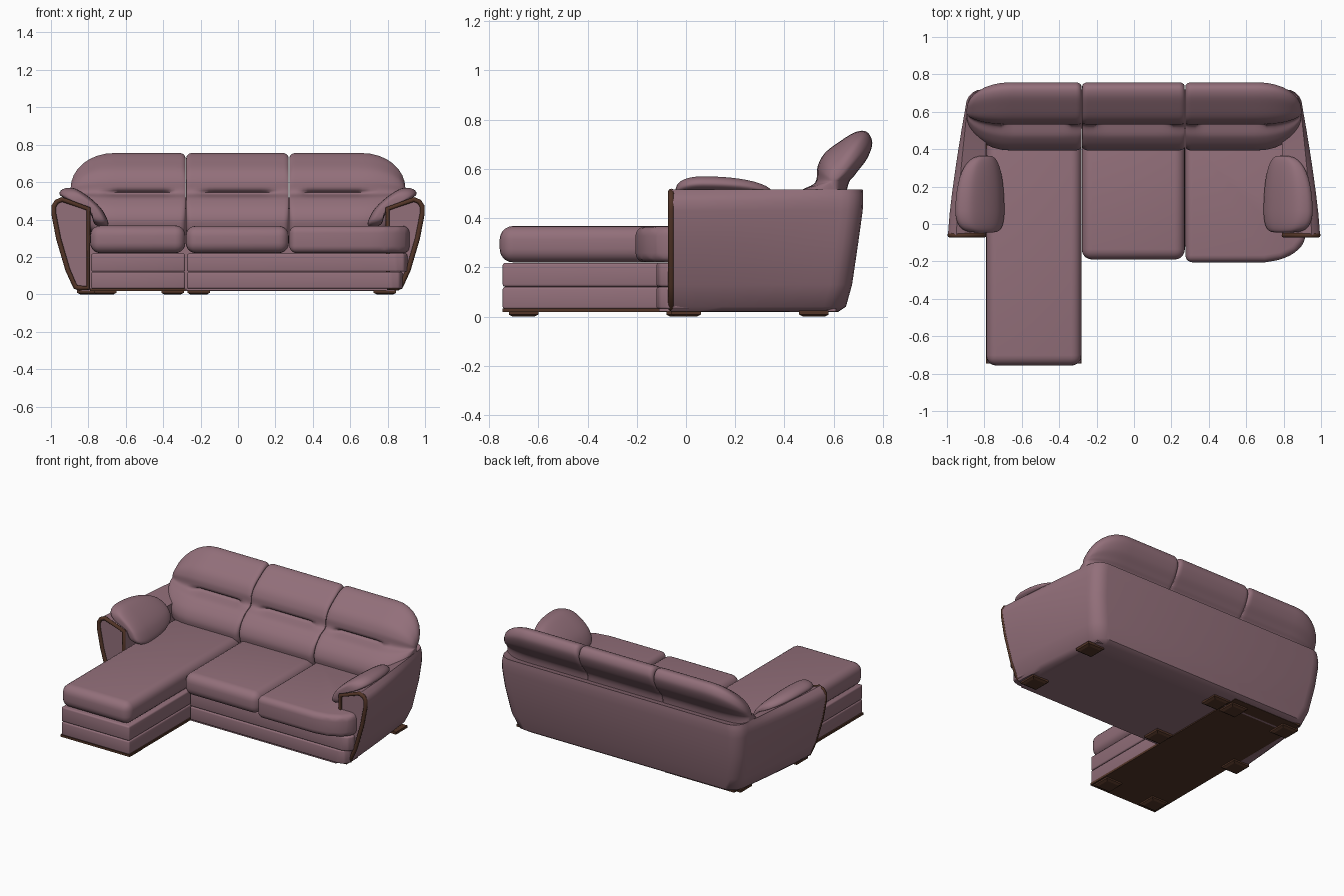
import bpy, bmesh, math
from mathutils import Vector

if "Cube" in bpy.data.objects:
    bpy.data.objects.remove(bpy.data.objects["Cube"], do_unlink=True)


def material(name, rgb):
    m = bpy.data.materials.new(name)
    m.use_nodes = True
    m.diffuse_color = (*rgb, 1)
    bsdf = m.node_tree.nodes["Principled BSDF"]
    bsdf.inputs["Base Color"].default_value = (*rgb, 1)
    bsdf.inputs["Roughness"].default_value = 0.6
    return m


MAUVE = material("mauve leather", (0.29, 0.16, 0.195))
BROWN = material("dark brown wood", (0.085, 0.035, 0.02))


def finish(name, bm, mat, angle=40):
    bmesh.ops.recalc_face_normals(bm, faces=bm.faces)
    me = bpy.data.meshes.new(name)
    bm.to_mesh(me)
    bm.free()
    me.materials.append(mat)
    ob = bpy.data.objects.new(name, me)
    bpy.context.collection.objects.link(ob)
    bpy.ops.object.select_all(action="DESELECT")
    ob.select_set(True)
    bpy.context.view_layer.objects.active = ob
    bpy.ops.object.shade_smooth_by_angle(angle=math.radians(angle))
    return ob


def loft(name, rings, mat, angle=40):
    """Skin equal-length closed rings and cap both ends."""
    bm = bmesh.new()
    rows = [[bm.verts.new(p) for p in r] for r in rings]
    n = len(rows[0])
    for a, b in zip(rows, rows[1:]):
        for i in range(n):
            bm.faces.new((a[i], a[(i + 1) % n], b[(i + 1) % n], b[i]))
    bm.faces.new(rows[0])
    bm.faces.new(rows[-1])
    return finish(name, bm, mat, angle)


def slab(name, outline, z0, z1, bevel, mat, segs=5):
    """Extrude a plan outline and round its sharp edges."""
    bm = bmesh.new()
    base = bm.faces.new([bm.verts.new((x, y, z0)) for x, y in outline])
    ext = bmesh.ops.extrude_face_region(bm, geom=[base])
    for v in ext["geom"]:
        if isinstance(v, bmesh.types.BMVert):
            v.co.z = z1
    bmesh.ops.recalc_face_normals(bm, faces=bm.faces)
    if bevel:
        edges = [e for e in bm.edges if e.calc_face_angle(0) > 0.2]
        bmesh.ops.bevel(bm, geom=edges, offset=bevel, segments=segs,
                        profile=0.5, affect="EDGES", clamp_overlap=True)
    return finish(name, bm, mat)


def rect(x0, x1, y0, y1):
    return [(x0, y0), (x1, y0), (x1, y1), (x0, y1)]


def spline(pts, n=6):
    """Closed smooth curve through the given points."""
    out, k = [], len(pts)
    for i in range(k):
        a, b, c, d = (Vector(pts[(i + j) % k]) for j in (-1, 0, 1, 2))
        for s in range(n):
            t = s / n
            out.append(0.5 * (2 * b + (c - a) * t + (2 * a - 5 * b + 4 * c - d) * t * t
                              + (3 * b - a - 3 * c + d) * t ** 3))
    return out


# Shell: arms and back in one U-shaped sweep
# height, front half width, back half width, back depth
LEVELS = [(0.02, 0.86, 0.80, 0.62), (0.04, 0.88, 0.825, 0.65), (0.13, 0.92, 0.86, 0.675),
          (0.3, 0.97, 0.89, 0.70), (0.43, 0.995, 0.9, 0.718), (0.47, 0.995, 0.9, 0.72),
          (0.495, 0.98, 0.895, 0.72), (0.517, 0.95, 0.89, 0.718)]
FRONT, INNER, R = -0.06, 0.79, 0.09


def station(k):
    ring = []
    for z, wf, wb, yb in LEVELS:
        if k <= 6:
            f = k / 6
            x, y = wf + (wb - wf) * f ** 1.3, FRONT + f * (yb - R - FRONT)
        else:
            a = math.radians((k - 6) * 18)
            x, y = wb - R + R * math.cos(a), yb - R + R * math.sin(a)
        ring.append((x, y, z))
    iy = FRONT + min(k, 6) / 6 * 0.57
    ix = INNER - max(k - 6, 0) * 0.01
    ring += [(ix, iy, z * 0.885) for z, *_ in reversed(LEVELS)]
    return ring


half = [station(k) for k in range(12)]
mirrored = [[(-x, y, z) for x, y, z in r] for r in reversed(half)]
loft("arms_and_back_shell", half + mirrored, MAUVE)

# Wooden trim round each arm front
for side, label in ((1, "left"), (-1, "right")):
    cu = bpy.data.curves.new(label + "_arm_trim", "CURVE")
    cu.dimensions = "3D"
    cu.bevel_depth = 0.013
    cu.bevel_resolution = 2
    sp = cu.splines.new("POLY")
    loop = [half[0][i] for i in range(9)] + [half[0][15]]
    sp.points.add(len(loop) - 1)
    for p, (x, y, z) in zip(sp.points, loop):
        inset = -0.01 if x > INNER + 0.01 else 0.01
        p.co = (side * (x + inset), y, min(max(z, 0.034), 0.507), 1)
    sp.use_cyclic_u = True
    cu.materials.append(BROWN)
    ob = bpy.data.objects.new(label + "_arm_trim", cu)
    bpy.context.collection.objects.link(ob)

# Bases: two stacked bands leave the horizontal groove
for label, z0, z1, inset in (("lower", 0.03, 0.12, 0.025), ("upper", 0.121, 0.218, 0)):
    slab("chaise_base_" + label, rect(-0.785, -0.283, -0.745, 0.52), z0, z1, 0.01, MAUVE, 3)
    w = 0.905 - inset
    slab("main_base_" + label,
         [(-0.272, -0.12), (w - 0.06, -0.12), (w - 0.018, -0.108), (w, -0.075),
          (w, -0.04), (0.8, 0.52), (-0.272, 0.52)], z0, z1, 0.01, MAUVE, 3)
slab("chaise_bottom_board", rect(-0.79, -0.28, -0.745, 0.62), 0.018, 0.032, 0, BROWN)
slab("main_bottom_cover", rect(-0.275, 0.8, -0.11, 0.61), 0.021, 0.032, 0, MAUVE)

# Seat cushions
slab("chaise_cushion", rect(-0.79, -0.281, -0.757, 0.46), 0.22, 0.368, 0.055, MAUVE)
slab("middle_seat_cushion", rect(-0.279, 0.272, -0.19, 0.46), 0.22, 0.366, 0.055, MAUVE)
slab("left_seat_cushion",
     [(0.275, -0.205), (0.7, -0.205), (0.79, -0.19), (0.87, -0.15), (0.918, -0.09),
      (0.918, -0.03), (0.83, 0.46), (0.275, 0.46)], 0.22, 0.366, 0.055, MAUVE)

# Back cushions: side profile swept across, with a short pressed crease
BACK = spline([(0.44, 0.31), (0.395, 0.38), (0.41, 0.45), (0.465, 0.51), (0.525, 0.545),
               (0.535, 0.61), (0.565, 0.665), (0.63, 0.715), (0.69, 0.75), (0.735, 0.75),
               (0.757, 0.705), (0.735, 0.64), (0.69, 0.58), (0.655, 0.52), (0.63, 0.31)])


def back_cushion(name, x0, x1, r0, r1, c0, c1, crease):
    """r0, r1: rounding length at each end; c0, c1: points the ends shrink to."""
    ts = [i / 8 for i in range(9)]
    cols = []
    for t in ts:
        a = t * math.pi / 2
        cols.append((x0 + r0 * (1 - math.cos(a)), math.sin(a), c0, r0))
    for i in range(1, 16):
        cols.append((x0 + r0 + (x1 - r1 - x0 - r0) * i / 16, 1, c0, r0))
    for t in reversed(ts):
        a = t * math.pi / 2
        cols.append((x1 - r1 * (1 - math.cos(a)), math.sin(a), c1, r1))
    rings = []
    for x, s, c, r in cols:
        # short ends are pillow edges, long ends are full domes
        s = 0.88 + 0.12 * s if r < 0.1 else 0.08 + 0.92 * s
        edge = min(x - crease[0], crease[1] - x)
        w = min(max(edge / 0.04 + 0.5, 0), 1)
        ring = []
        for y, z in BACK:
            dent = 0.035 * w * math.exp(-((z - 0.54) / 0.014) ** 2) if y < 0.6 else 0
            ring.append((x, c[0] + (y + dent - c[0]) * s, c[1] + (z - c[1]) * s))
        rings.append(ring)
    loft(name, rings, MAUVE, 60)


MID, OUT = (0.58, 0.52), (0.6, 0.55)
back_cushion("right_back_cushion", -0.895, -0.281, 0.23, 0.03, OUT, MID, (-0.69, -0.36))
back_cushion("middle_back_cushion", -0.277, 0.271, 0.03, 0.03, MID, MID, (-0.19, 0.18))
back_cushion("left_back_cushion", 0.275, 0.895, 0.03, 0.23, MID, OUT, (0.35, 0.68))

# Arm pads: curved section draped over each arm, rounded at both ends
PAD = spline([(0.955, 0.54), (0.93, 0.565), (0.87, 0.565), (0.79, 0.515), (0.725, 0.45),
              (0.693, 0.38), (0.715, 0.36), (0.765, 0.375), (0.79, 0.43), (0.85, 0.48),
              (0.93, 0.515)])
for side, label in ((1, "left"), (-1, "right")):
    rings = []
    for i in range(25):
        a = math.pi * i / 24
        y = 0.07 - 0.115 * math.cos(a) if a < math.pi / 2 else 0.07 - 0.295 * math.cos(a)
        power = 0.4 if a < math.pi / 2 else 0.65
        s = max(math.sin(a), 0.01) ** power
        rings.append([(side * (0.785 + (x - 0.785) * s), y, 0.46 + (z - 0.46) * s)
                      for x, z in PAD])
    loft(label + "_arm_pad", rings, MAUVE, 60)

# Feet
FEET = [(-0.71, -0.66), (-0.35, -0.66), (-0.8, 0.0), (-0.35, 0.52), (-0.75, 0.52),
        (-0.21, -0.02), (-0.21, 0.52), (0.785, 0.0), (0.785, 0.52)]
for i, (x, y) in enumerate(FEET):
    rings = [[(px, py, z) for px, py in rect(x - h, x + h, y - h, y + h)]
             for z, h in ((0, 0.045), (0.008, 0.06), (0.024, 0.06))]
    loft("foot_%d" % (i + 1), rings, BROWN, 20)
